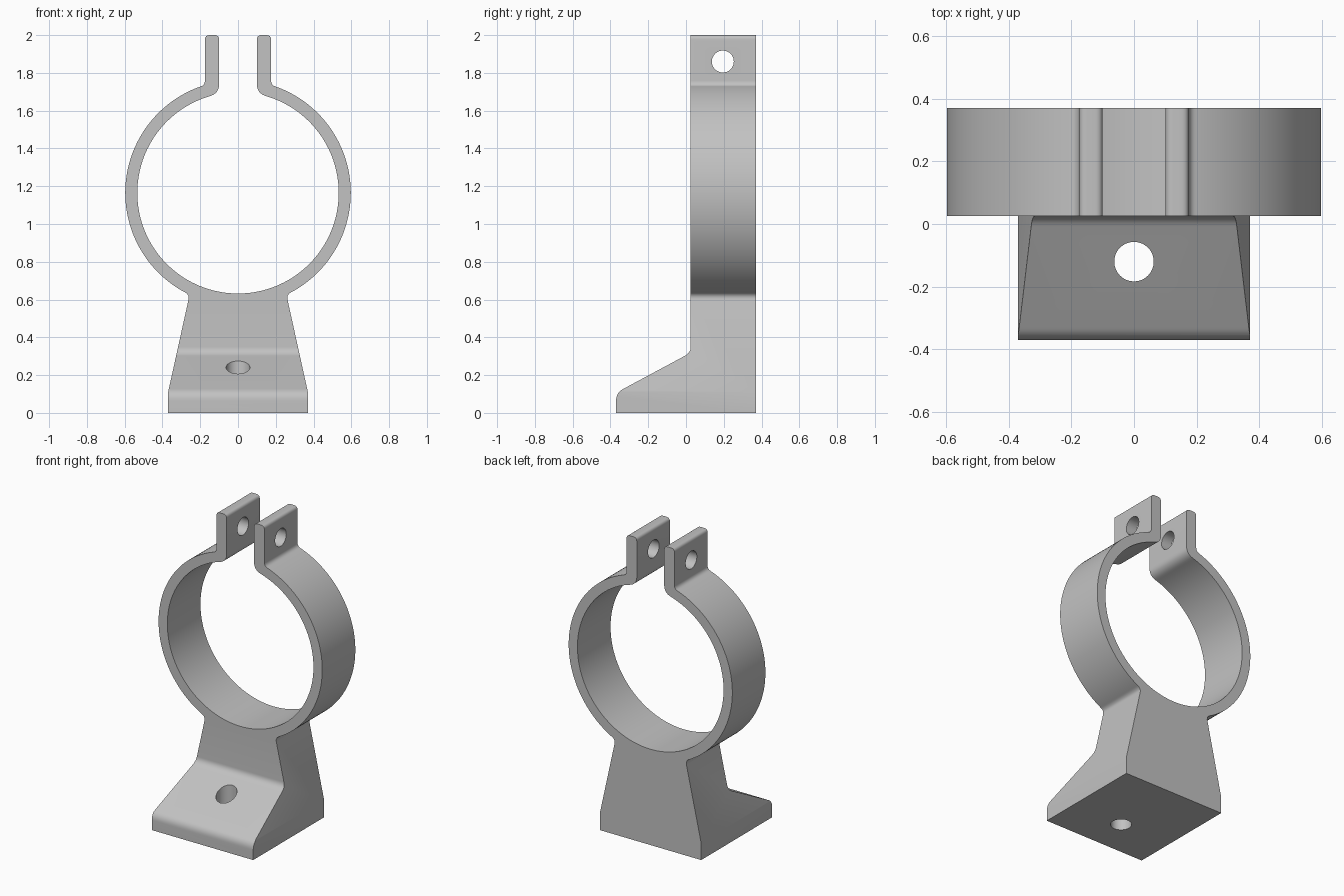
import bpy, bmesh, math
from mathutils import Matrix, Vector

cube = bpy.data.objects.get("Cube")
if cube:
    bpy.data.objects.remove(cube, do_unlink=True)

CENTRE_Z, OUTER, INNER = 1.165, 0.597, 0.533
HALF_DEPTH, BAND_FRONT = 0.37, 0.025

grey = bpy.data.materials.new("plain grey")
grey.use_nodes = True
colour = (0.54, 0.54, 0.54, 1)
grey.diffuse_color = colour
grey.node_tree.nodes["Principled BSDF"].inputs["Base Color"].default_value = colour


def bend(start, corner, end, steps=8):
    """Rounded corner between two points."""
    a, b, c = Vector(start), Vector(corner), Vector(end)
    return [a.lerp(b, t).lerp(b.lerp(c, t), t) for t in (i / steps for i in range(steps + 1))]


def ring_point(radius, x, side):
    return Vector((x, CENTRE_Z + side * math.sqrt(radius ** 2 - x ** 2)))


def arc(radius, start, end, steps=72):
    """Points along the band, strictly between two points on it."""
    a, b = (math.atan2(p.y - CENTRE_Z, p.x) for p in (start, end))
    return [Vector((radius * math.cos(a + (b - a) * i / steps),
                    CENTRE_Z + radius * math.sin(a + (b - a) * i / steps)))
            for i in range(1, steps)]


def finish(name, bm):
    bmesh.ops.recalc_face_normals(bm, faces=bm.faces)
    mesh = bpy.data.meshes.new(name)
    bm.to_mesh(mesh)
    bm.free()
    mesh.materials.append(grey)
    obj = bpy.data.objects.new(name, mesh)
    bpy.context.collection.objects.link(obj)
    return obj


def prism(name, outline, place, low, high):
    """Extrude an outline between two depths."""
    bm = bmesh.new()
    face = bm.faces.new([bm.verts.new(place(p, low)) for p in outline])
    moved = bmesh.ops.extrude_face_region(bm, geom=[face])["geom"]
    shift = place((0, 0), high) - place((0, 0), low)
    bmesh.ops.translate(bm, vec=shift, verts=[v for v in moved if isinstance(v, bmesh.types.BMVert)])
    return finish(name, bm)


def drill(name, radius, length, location, axis):
    bm = bmesh.new()
    turn = Matrix.Rotation(math.pi / 2, 4, "Y") if axis == "X" else Matrix()
    bmesh.ops.create_cone(bm, cap_ends=True, segments=48, radius1=radius, radius2=radius,
                          depth=length, matrix=Matrix.Translation(location) @ turn)
    return finish(name, bm)


def cut(target, cutter, operation):
    mod = target.modifiers.new(cutter.name, "BOOLEAN")
    mod.operation, mod.solver, mod.object = operation, "EXACT", cutter
    bpy.context.view_layer.objects.active = target
    bpy.ops.object.modifier_apply(modifier=mod.name)
    bpy.data.objects.remove(cutter, do_unlink=True)


# Half of the front silhouette: foot, outer band, ear, inner band
neck = ring_point(OUTER, 0.285, -1)
shoulder = ring_point(OUTER, 0.2, 1)
mouth = ring_point(INNER, 0.155, 1)
bottom = Vector((0, CENTRE_Z - INNER))
half = [Vector((0.37, 0)), Vector((0.37, 0.11))]
half += bend((0.262, 0.60), (0.256, 0.627), neck)
half += arc(OUTER, neck, shoulder)
half += bend(shoulder, (0.175, 1.734), (0.175, 1.76))
half += bend((0.175, 1.975), (0.175, 2), (0.15, 2))
half += bend((0.125, 2), (0.1, 2), (0.1, 1.975))
half += bend((0.1, 1.74), (0.1, 1.689), mouth)
half += arc(INNER, mouth, bottom)
outline = half + [bottom] + [Vector((-p.x, p.y)) for p in reversed(half)]
clamp = prism("clamp_bracket", outline, lambda p, d: Vector((p[0], d, p[1])),
              -HALF_DEPTH, HALF_DEPTH)

# Side silhouette trims the sloping toe and the flat band front
side = [Vector((0.5, -0.1)), Vector((-0.5, -0.1)), Vector((-0.5, 0)), Vector((-0.37, 0))]
side += bend((-0.37, 0.065), (-0.37, 0.107), (-0.332, 0.127))
side += bend((-0.008, 0.301), (BAND_FRONT, 0.318), (BAND_FRONT, 0.35))
side += [Vector((BAND_FRONT, 2.1)), Vector((0.5, 2.1))]
trim = prism("side_trim", side, lambda p, d: Vector((d, p[0], p[1])), -0.8, 0.8)
cut(clamp, trim, "INTERSECT")

# Bolt hole through both ears, screw hole through the toe
cut(clamp, drill("ear_hole", 0.058, 0.6, (0, 0.195, 1.86), "X"), "DIFFERENCE")
cut(clamp, drill("toe_hole", 0.063, 0.8, (0, -0.12, 0.2), "Z"), "DIFFERENCE")

# Smooth curves, sharp edges
bpy.ops.object.select_all(action="DESELECT")
clamp.select_set(True)
bpy.context.view_layer.objects.active = clamp
bpy.ops.object.shade_smooth_by_angle(angle=math.radians(30))
